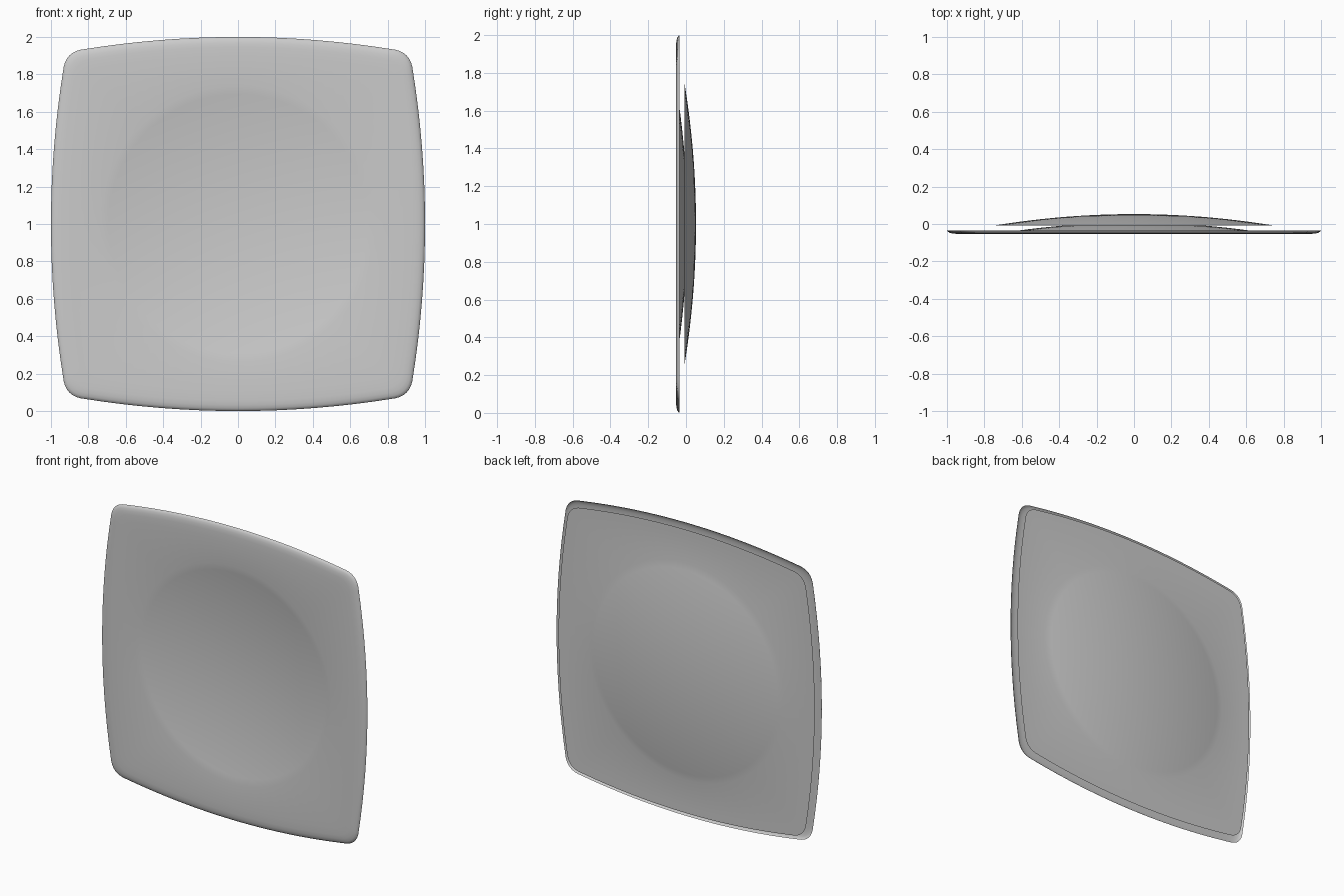
import bpy, bmesh, math

if "Cube" in bpy.data.objects:
    bpy.data.objects.remove(bpy.data.objects["Cube"])

grey = bpy.data.materials.new("plain grey")
grey.diffuse_color = (0.6, 0.6, 0.6, 1)
grey.use_nodes = True
grey.node_tree.nodes["Principled BSDF"].inputs["Base Color"].default_value = grey.diffuse_color

DISH_R = 0.74


def outline():
    """Bulged square with rounded corners, counter-clockwise in x-z."""
    side = [(1 - 0.065 * (t / 0.82) ** 2, t)
            for t in [0.82 * (k / 8 - 1) for k in range(17)]]
    a, c, b = (0.935, 0.82), (0.925, 0.925), (0.82, 0.935)
    for k in range(1, 8):
        t = k / 8
        side.append(tuple((1 - t) ** 2 * a[j] + 2 * t * (1 - t) * c[j] + t * t * b[j]
                          for j in (0, 1)))
    pts = []
    for q in range(4):
        ca, sa = round(math.cos(q * math.pi / 2)), round(math.sin(q * math.pi / 2))
        pts += [(x * ca - z * sa, x * sa + z * ca) for x, z in side]
    return pts


def dished_sheet(name, rim, flat_y, depth, flip):
    """Rim rings given as (scale, y), then a flat field and a round dish."""
    bm = bmesh.new()
    shape = outline()
    rings = [[(x * s, y, z * s) for x, z in shape] for s, y in rim]
    for k in range(16, 0, -1):
        f = k / 16
        y = flat_y + depth * (1 - f * f)
        rings.append([(DISH_R * f * x / math.hypot(x, z), y,
                       DISH_R * f * z / math.hypot(x, z)) for x, z in shape])
    loops = [[bm.verts.new((x, y, z + 1)) for x, y, z in r] for r in rings]
    n = len(shape)
    for outer, inner in zip(loops, loops[1:]):
        for i in range(n):
            j = (i + 1) % n
            bm.faces.new((outer[i], outer[j], inner[j], inner[i]))
    tip = bm.verts.new((0, flat_y + depth, 1))
    for i in range(n):
        bm.faces.new((loops[-1][i], loops[-1][(i + 1) % n], tip))
    if flip:
        bmesh.ops.reverse_faces(bm, faces=bm.faces[:])
    for f in bm.faces:
        f.smooth = True
    me = bpy.data.meshes.new(name)
    bm.to_mesh(me)
    bm.free()
    me.materials.append(grey)
    ob = bpy.data.objects.new(name, me)
    bpy.context.collection.objects.link(ob)
    return ob


# Front panel: lip rolled backward around the edge
dished_sheet("front_panel",
             [(1, -0.034), (0.996, -0.041), (0.985, -0.047),
              (0.968, -0.051), (0.945, -0.053), (0.9, -0.053)],
             -0.053, 0.06, False)

# Back panel: slightly smaller sheet with the dome on its rear
dished_sheet("back_panel", [(0.966, -0.007), (0.93, -0.007)], -0.007, 0.06, True)
